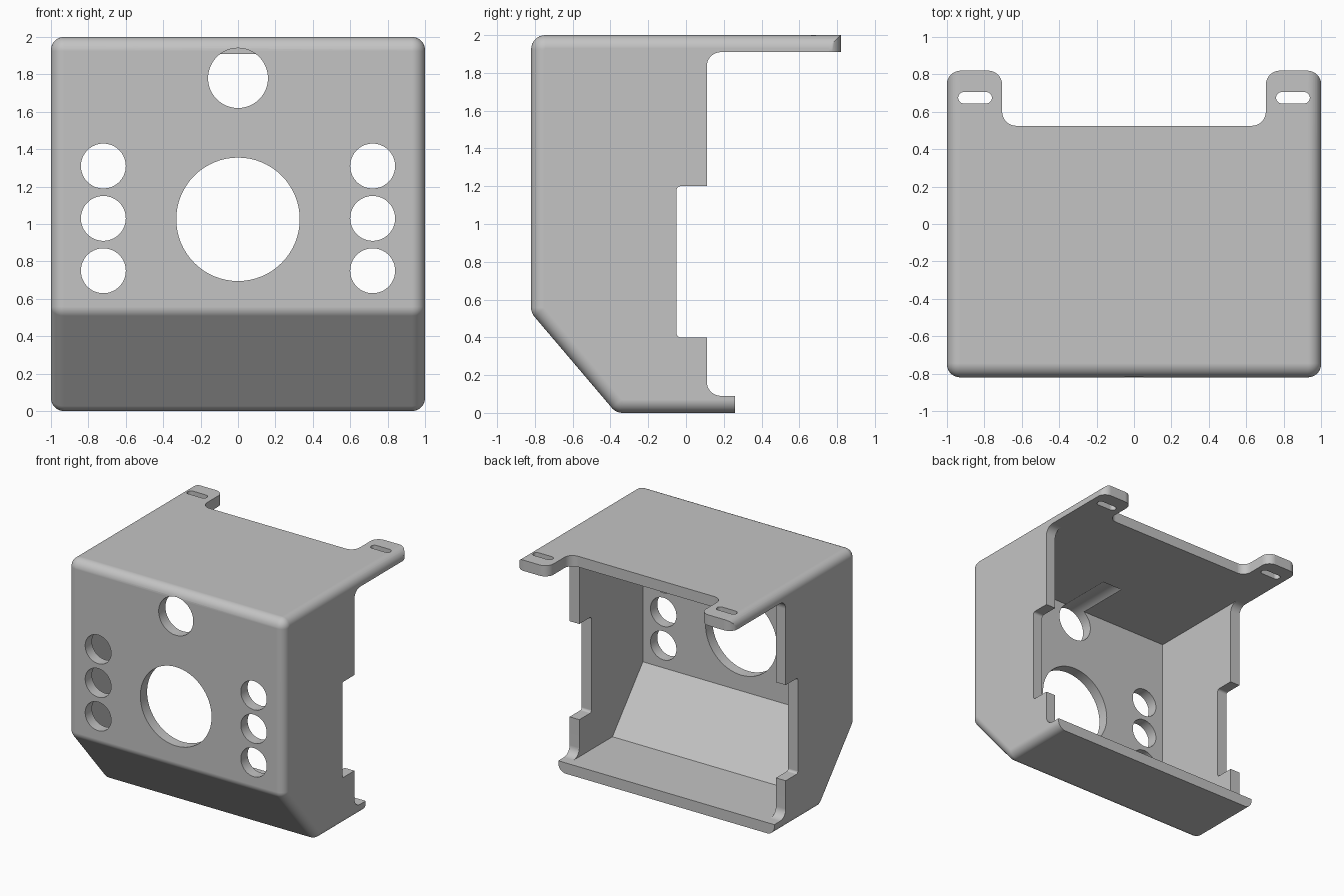
import bpy, bmesh, math
from mathutils import Vector

cube = bpy.data.objects.get("Cube")
if cube:
    bpy.data.objects.remove(cube, do_unlink=True)

WALL = 0.09
ROUND = 0.075


def rounded(points, steps=8):
    """Outline from (u, v, radius) corners, each corner filleted by its radius."""
    out = []
    n = len(points)
    for i, (u, v, r) in enumerate(points):
        p = Vector((u, v))
        if r == 0:
            out.append(p)
            continue
        a = (Vector(points[i - 1][:2]) - p).normalized()
        b = (Vector(points[(i + 1) % n][:2]) - p).normalized()
        half = a.angle(b) / 2
        centre = p + (a + b).normalized() * r / math.sin(half)
        reach = r / math.tan(half)
        start, end = p + a * reach - centre, p + b * reach - centre
        sweep = math.pi - 2 * half
        for k in range(steps + 1):
            t = k / steps
            w0 = math.sin((1 - t) * sweep) / math.sin(sweep)
            w1 = math.sin(t * sweep) / math.sin(sweep)
            out.append(centre + start * w0 + end * w1)
    return out


def circle(u, v, r, n=64):
    return [Vector((u + r * math.cos(2 * math.pi * k / n),
                    v + r * math.sin(2 * math.pi * k / n))) for k in range(n)]


def prism(name, outline, axis, lo, hi, bevel=0):
    """Extrude an outline along an axis, optionally rounding both end rims."""
    def place(p, d):
        return {"x": (d, p.x, p.y), "y": (p.x, d, p.y), "z": (p.x, p.y, d)}[axis]
    bm = bmesh.new()
    face = bm.faces.new([bm.verts.new(place(p, lo)) for p in outline])
    ext = bmesh.ops.extrude_face_region(bm, geom=[face])
    top = [g for g in ext["geom"] if isinstance(g, bmesh.types.BMVert)]
    shift = Vector(place(Vector((0, 0)), hi - lo))
    bmesh.ops.translate(bm, vec=shift, verts=top)
    bmesh.ops.recalc_face_normals(bm, faces=bm.faces)
    if bevel:
        caps = [f for f in bm.faces if abs(f.normal.x) > 0.99]
        rims = list({e for f in caps for e in f.edges})
        bmesh.ops.bevel(bm, geom=rims, offset=bevel, segments=8, profile=0.5,
                        affect="EDGES", clamp_overlap=False)
        bmesh.ops.recalc_face_normals(bm, faces=bm.faces)
    mesh = bpy.data.meshes.new(name)
    bm.to_mesh(mesh)
    bm.free()
    obj = bpy.data.objects.new(name, mesh)
    bpy.context.collection.objects.link(obj)
    return obj


def activate(obj):
    bpy.ops.object.select_all(action="DESELECT")
    obj.select_set(True)
    bpy.context.view_layer.objects.active = obj


def carve(body, cutter, operation="DIFFERENCE"):
    cutter.hide_render = True
    mod = body.modifiers.new("carve", "BOOLEAN")
    mod.operation, mod.solver, mod.object = operation, "EXACT", cutter
    activate(body)
    bpy.ops.object.modifier_apply(modifier=mod.name)
    bpy.data.objects.remove(cutter, do_unlink=True)


# Rounded outer block with a sloped lower front, overlong at the back
housing = prism("housing", rounded([
    (-0.82, 0.53, ROUND), (-0.82, 2, ROUND), (1.2, 2, ROUND),
    (1.2, 0, ROUND), (-0.37, 0, ROUND)]), "x", -1, 1, bevel=0.07)

# Sharp inner cavity, open at the back
carve(housing, prism("cavity", rounded([
    (-0.73, 0.563, 0), (-0.73, 2 - WALL, 0), (2, 2 - WALL, 0),
    (2, WALL, 0), (-0.328, WALL, 0)]), "x", WALL - 1, 1 - WALL))

# Stepped rear edge of the side walls and the bottom lip
carve(housing, prism("rear_cutter", rounded([
    (2, 2 - WALL, 0), (0.11, 2 - WALL, ROUND), (0.11, 1.2, 0),
    (-0.05, 1.2, 0.02), (-0.05, 0.4, 0.02), (0.11, 0.4, 0),
    (0.11, WALL, ROUND), (0.26, WALL, 0), (0.26, -1, 0), (2, -1, 0)]),
    "x", -2, 2))

# Plan outline leaving two mounting tabs on the top plate
half = [(1.001, -2, 0), (1.001, 0.82, ROUND), (0.705, 0.82, ROUND),
        (0.705, 0.525, ROUND)]
plan = half + [(-u, v, r) for u, v, r in reversed(half)]
carve(housing, prism("plan_outline", rounded(plan), "z", -1, 3), "INTERSECT")

# Large centre hole, and the upper hole that grooves the top plate
carve(housing, prism("centre_hole", circle(0, 1.025, 0.33), "y", -1, -0.5))
carve(housing, prism("upper_hole", circle(0, 1.78, 0.16), "y", -1, -0.27))

for side in (-1, 1):
    # Column of three small holes
    for z in (0.75, 1.03, 1.31):
        carve(housing, prism("small_hole", circle(side * 0.72, z, 0.12),
                             "y", -1, -0.5))
    # Slot in the mounting tab
    x = side * 0.85
    carve(housing, prism("tab_slot", rounded([
        (x - 0.09, 0.645, 0.0295), (x + 0.09, 0.645, 0.0295),
        (x + 0.09, 0.705, 0.0295), (x - 0.09, 0.705, 0.0295)]), "z", 1.5, 2.5))

# Single grey finish
grey = bpy.data.materials.new("plain_grey")
grey.use_nodes = True
colour = (0.55, 0.55, 0.55, 1)
grey.diffuse_color = colour
grey.node_tree.nodes["Principled BSDF"].inputs["Base Color"].default_value = colour
housing.data.materials.clear()
housing.data.materials.append(grey)
for poly in housing.data.polygons:
    poly.material_index = 0

# Smooth fillets, crisp edges
activate(housing)
bpy.ops.object.shade_smooth_by_angle(angle=math.radians(30))
weighted = housing.modifiers.new("even_shading", "WEIGHTED_NORMAL")
weighted.keep_sharp = True
